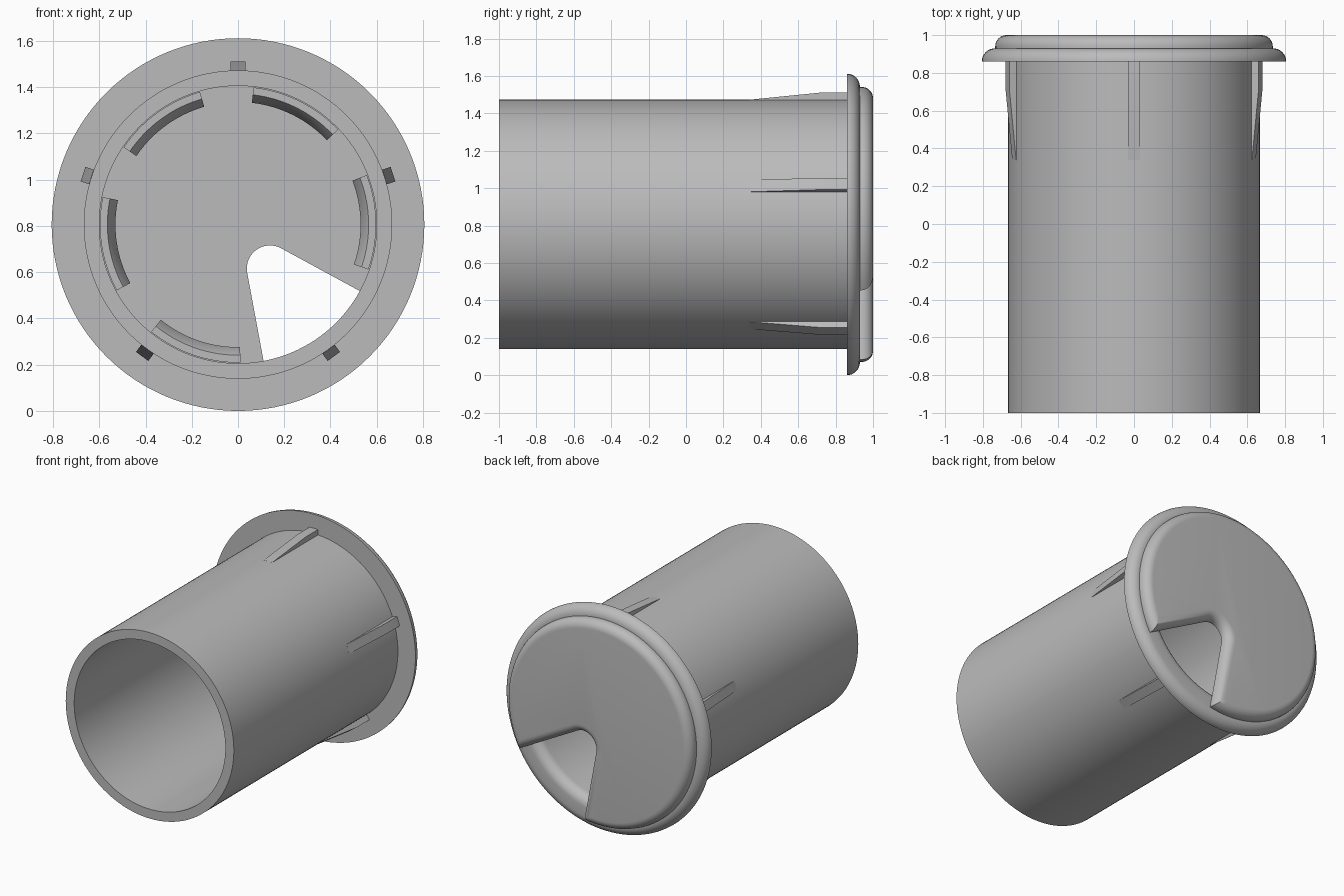
import bpy, bmesh
from math import sin, cos, pi, radians, sqrt, atan2

if "Cube" in bpy.data.objects:
    bpy.data.objects.remove(bpy.data.objects["Cube"], do_unlink=True)

AXIS_Z = 0.806          # height of the tube axis
BORE, TUBE, FLANGE, CAP = 0.60, 0.667, 0.806, 0.735
LEDGE, SEAT, BACK = 0.86, 0.93, 1.0

grey = bpy.data.materials.new("grey plastic")
grey.use_nodes = True
colour = (0.5, 0.5, 0.5, 1)
grey.diffuse_color = colour
grey.node_tree.nodes["Principled BSDF"].inputs["Base Color"].default_value = colour


def polar(r, a, y):
    return (r * cos(a), y, AXIS_Z + r * sin(a))


def finish(name, bm):
    bmesh.ops.recalc_face_normals(bm, faces=bm.faces)
    mesh = bpy.data.meshes.new(name)
    bm.to_mesh(mesh)
    bm.free()
    mesh.materials.append(grey)
    ob = bpy.data.objects.new(name, mesh)
    bpy.context.collection.objects.link(ob)
    bpy.ops.object.select_all(action="DESELECT")
    ob.select_set(True)
    bpy.context.view_layer.objects.active = ob
    bpy.ops.object.shade_smooth_by_angle(angle=radians(32))
    return ob


def skin(name, rings, closed):
    """Join equal rings of points; closed loops the rings, else end caps."""
    bm = bmesh.new()
    rows = [[bm.verts.new(p) for p in ring] for ring in rings]
    count = len(rows[0])
    pairs = list(zip(rows, rows[1:])) + ([(rows[-1], rows[0])] if closed else [])
    for a, b in pairs:
        for i in range(count):
            j = (i + 1) % count
            bm.faces.new((a[i], a[j], b[j], b[i]))
    if not closed:
        bm.faces.new(rows[0])
        bm.faces.new(rows[-1])
    return finish(name, bm)


def quarter(steps):
    return [i * pi / 2 / steps for i in range(steps + 1)]


# Tube and flange, one turned profile with a rounded rim and inner lip
round_r = SEAT - LEDGE
profile = [(BORE, -1), (TUBE, -1), (TUBE, LEDGE)]
profile += [(FLANGE - round_r + round_r * cos(t), LEDGE + round_r * sin(t))
            for t in quarter(8)]
profile += [(BORE + round_r - round_r * cos(t), LEDGE + round_r * sin(t))
            for t in reversed(quarter(8))]
SEGMENTS = 128
skin("tube_and_flange",
     [[polar(r, 2 * pi * k / SEGMENTS, y) for r, y in profile]
      for k in range(SEGMENTS)], True)

# Cap with a rounded wedge notch for the cable
NOTCH_ANGLE, HALF = radians(-54), radians(25.5)
NOTCH_START, NOTCH_R = 0.235, 0.10


def cap_ring(inset, y):
    """Cap outline drawn in by inset, measured along the notch axis."""
    rim, r = CAP - inset, NOTCH_R + inset
    # corner where the straight notch side meets the rim
    px, py = NOTCH_START - r * sin(HALF), r * cos(HALF)
    dot = px * cos(HALF) + py * sin(HALF)
    t = -dot + sqrt(dot * dot - px * px - py * py + rim * rim)
    corner = atan2(py + t * sin(HALF), px + t * cos(HALF))
    n = 112
    pts = []
    for i in range(n + 1):
        a = corner + (2 * pi - 2 * corner) * i / n
        pts.append(polar(rim, a + NOTCH_ANGLE, y))
    start = pi / 2 + HALF
    for i in range(17):
        a = -start - (2 * pi - 2 * start) * i / 16
        x, z = NOTCH_START + r * cos(a), r * sin(a)
        pts.append(polar(sqrt(x * x + z * z), atan2(z, x) + NOTCH_ANGLE, y))
    return pts


fillet = 0.06
rings = [cap_ring(0, SEAT)]
rings += [cap_ring(fillet * (1 - cos(t)), BACK - fillet + fillet * sin(t))
          for t in quarter(8)]
skin("cap", rings, False)

# Curved clips inside the tube that hold the cap
clip_profile = [(0.597, SEAT), (0.597, 0.74), (0.565, 0.74), (0.53, 0.80), (0.53, SEAT)]
for k in range(5):
    middle = radians(1 + 62.5 * k)
    sweep = [middle + radians(-20 + 40 * i / 16) for i in range(17)]
    skin(f"cap_clip_{k + 1}",
         [[polar(r, a, y) for r, y in clip_profile] for a in sweep], False)

# Tapered grip ribs outside the tube, under the flange
rib_profile = [(0.655, 0.34), (0.667, 0.34), (0.705, 0.72), (0.705, LEDGE), (0.655, LEDGE)]
for k in range(5):
    a = radians(90 + 72 * k)
    rings = [[(r * cos(a) - s * sin(a), y, AXIS_Z + r * sin(a) + s * cos(a))
              for r, y in rib_profile] for s in (-0.033, 0.033)]
    skin(f"grip_rib_{k + 1}", rings, False)
